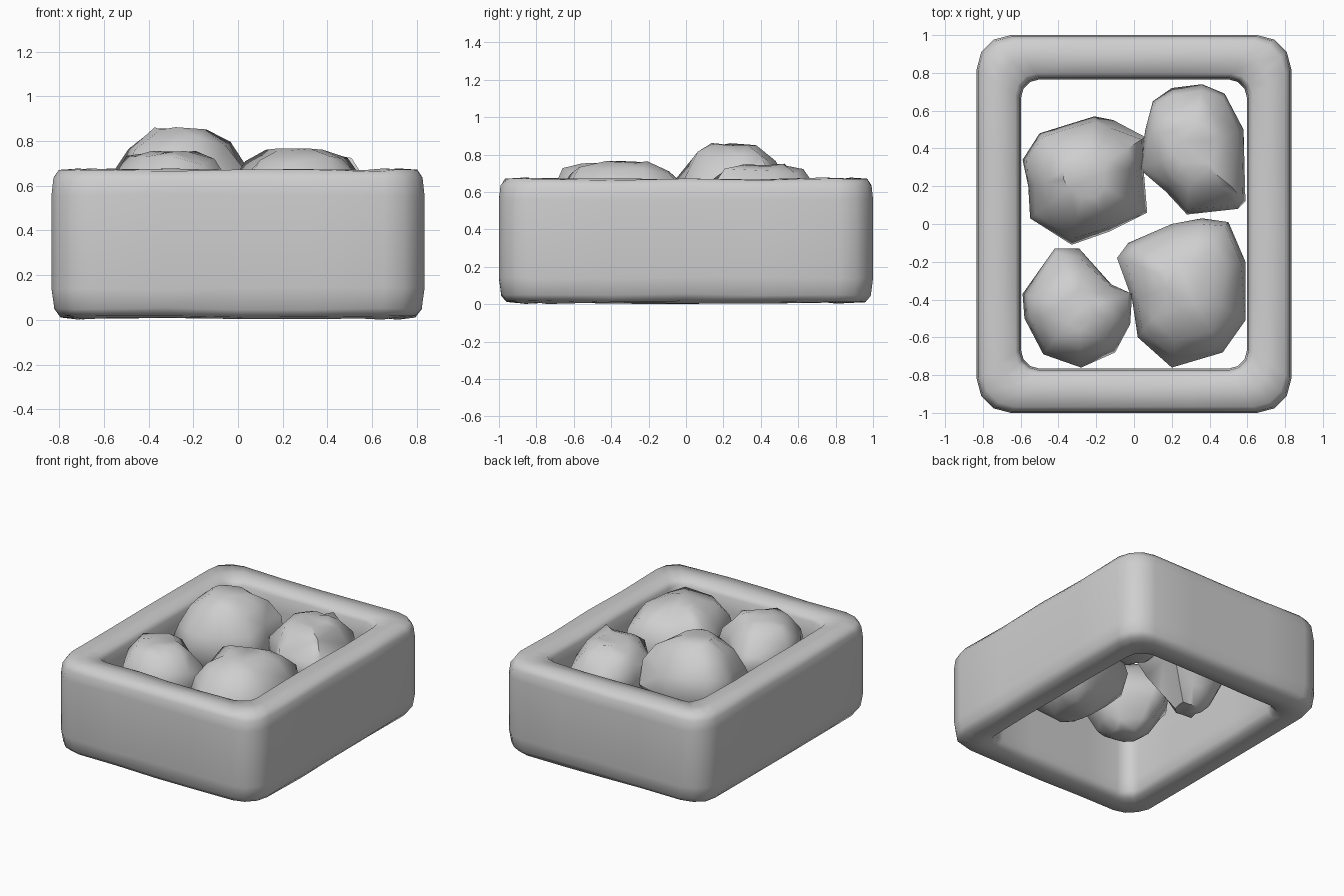
import bpy, bmesh, math, random
from mathutils import Vector

if "Cube" in bpy.data.objects:
    bpy.data.objects.remove(bpy.data.objects["Cube"])

random.seed(4)

stone = bpy.data.materials.new("plain_grey")
stone.diffuse_color = (0.62, 0.62, 0.62, 1)
stone.use_nodes = True
stone.node_tree.nodes["Principled BSDF"].inputs["Base Color"].default_value = stone.diffuse_color


def finish(bm, name, angle):
    bmesh.ops.recalc_face_normals(bm, faces=bm.faces)
    me = bpy.data.meshes.new(name)
    bm.to_mesh(me)
    bm.free()
    me.materials.append(stone)
    ob = bpy.data.objects.new(name, me)
    bpy.context.collection.objects.link(ob)
    bpy.ops.object.select_all(action='DESELECT')
    ob.select_set(True)
    bpy.context.view_layer.objects.active = ob
    bpy.ops.object.shade_smooth_by_angle(angle=math.radians(angle))
    return ob


def bridge(bm, a, b):
    n = len(a)
    for i in range(n):
        j = (i + 1) % n
        bm.faces.new((a[i], a[j], b[j], b[i]))


def rounded_rect(hx, hy, r, arc=3, side=4):
    """Plan outline with rounded corners and subdivided straight sides."""
    pts = []
    for k, (sx, sy) in enumerate(((1, 1), (-1, 1), (-1, -1), (1, -1))):
        for i in range(arc + 1):
            a = math.pi / 2 * (k + i / arc)
            pts.append(Vector((sx * (hx - r) + r * math.cos(a),
                               sy * (hy - r) + r * math.sin(a))))
    out = []
    for i, p in enumerate(pts):
        q = pts[(i + 1) % len(pts)]
        n = side if (q - p).length > 0.3 else 1
        out += [p.lerp(q, s / n) for s in range(n)]
    return out


# Frame: closed wall section (inset from outside, height) swept around the plan
section = [(0.04, 0.015), (0.012, 0.05), (0.0, 0.14), (0.0, 0.56), (0.008, 0.63),
           (0.032, 0.667), (0.12, 0.672), (0.205, 0.664), (0.226, 0.63),
           (0.234, 0.52), (0.234, 0.14), (0.226, 0.05), (0.2, 0.012), (0.12, 0.006)]
bm = bmesh.new()
rings = []
for inset, z in section:
    r = 0.18 - 0.08 * inset / 0.236
    ring = []
    for p in rounded_rect(0.833 - inset, 1.0 - inset, r):
        dz = random.uniform(-0.005, 0.006)
        ring.append(bm.verts.new((p.x, p.y, max(0, z + dz))))
    rings.append(ring)
for i, ring in enumerate(rings):
    bridge(bm, ring, rings[(i + 1) % len(rings)])
finish(bm, "box_frame", 60)

# Rocks: plan outlines stacked along a lumpy height profile
upper = [(0.05, 1.0), (0.45, 0.9), (0.8, 0.66), (1.0, 0.34)]
blunt = [(-1.0, 0.34), (-0.75, 0.6), (-0.35, 0.88)]
tapered = [(-1.0, 0.24), (-0.75, 0.45), (-0.3, 0.74)]


def rock(name, outline, z0, z1, lower=blunt):
    c = sum((Vector(p) for p in outline), Vector((0, 0))) / len(outline)
    zc, h = (z0 + z1) / 2, (z1 - z0) / 2
    bm = bmesh.new()
    rings = []
    for t, s in lower + upper:
        ring = []
        for p in outline:
            jit = 0 if s == 1 else random.uniform(-0.05, 0.05)
            q = c + (Vector(p) - c) * (s + jit)
            dz = random.uniform(-0.03, 0.03) if abs(t) < 1 else random.uniform(-0.012, 0.002)
            ring.append(bm.verts.new((q.x, q.y, zc + h * t + dz)))
        rings.append(ring)
    for a, b in zip(rings, rings[1:]):
        bridge(bm, a, b)
    bm.faces.new(rings[0])
    bm.faces.new(rings[-1])
    bmesh.ops.triangulate(bm, faces=bm.faces)
    finish(bm, name, 55)


rock("rock_back_left",
     [(-.59, .34), (-.50, .48), (-.21, .57), (-.11, .55), (.06, .46), (.05, .30),
      (.07, .06), (-.13, -.04), (-.33, -.11), (-.55, .03), (-.56, .20)], 0.12, 0.86, tapered)
rock("rock_back_right",
     [(.06, .50), (.10, .65), (.20, .72), (.36, .74), (.48, .69), (.58, .50),
      (.59, .12), (.55, .08), (.28, .05), (.17, .17), (.03, .29)], 0.26, 0.75)
rock("rock_front_left",
     [(-.42, -.13), (-.29, -.13), (-.12, -.32), (-.01, -.37), (-.02, -.53),
      (-.10, -.68), (-.28, -.76), (-.48, -.69), (-.58, -.50), (-.59, -.37)], 0.25, 0.755)
rock("rock_front_right",
     [(-.09, -.18), (-.03, -.10), (.20, .0), (.36, .03), (.50, .01), (.59, -.20),
      (.59, -.51), (.47, -.68), (.20, -.76), (.02, -.60), (-.01, -.40)], 0.17, 0.765)
